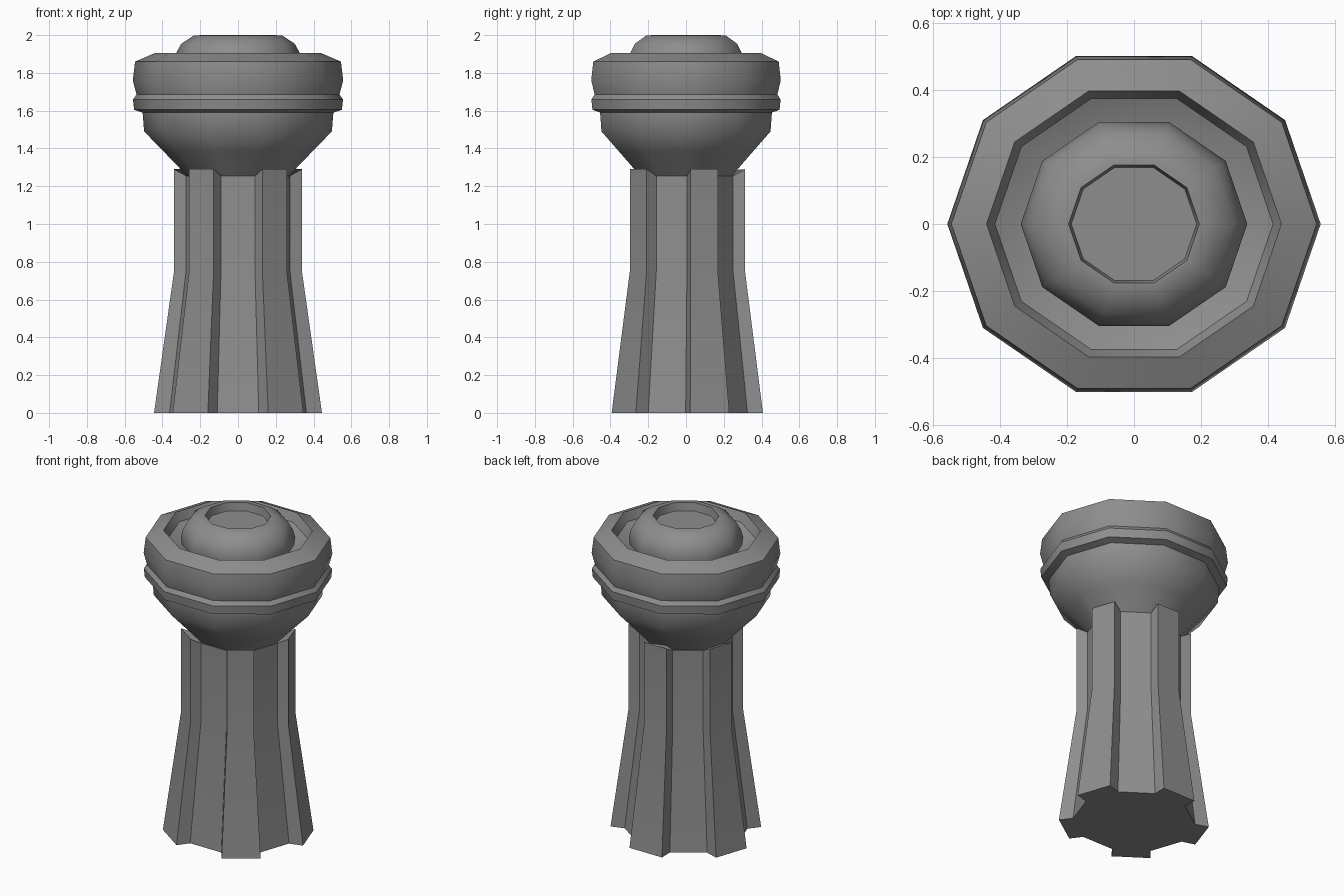
import bpy, bmesh, math
from mathutils import Matrix, Vector

if "Cube" in bpy.data.objects:
    bpy.data.objects.remove(bpy.data.objects["Cube"])

DEPTH = 0.947  # the whole piece is slightly shallower than wide

grey = bpy.data.materials.new("stone_grey")
grey.use_nodes = True
colour = (0.27, 0.27, 0.27, 1)
grey.diffuse_color = colour
grey.node_tree.nodes["Principled BSDF"].inputs["Base Color"].default_value = colour


def loft(name, rings, angle):
    """Skin a stack of closed point rings and cap both ends."""
    bm = bmesh.new()
    rows = [[bm.verts.new((p[0], p[1] * DEPTH, p[2])) for p in ring] for ring in rings]
    n = len(rows[0])
    for low, high in zip(rows, rows[1:]):
        for i in range(n):
            j = (i + 1) % n
            bm.faces.new((low[i], low[j], high[j], high[i]))
    bm.faces.new(rows[0][::-1])
    bm.faces.new(rows[-1])
    bmesh.ops.recalc_face_normals(bm, faces=bm.faces)
    mesh = bpy.data.meshes.new(name)
    bm.to_mesh(mesh)
    bm.free()
    mesh.materials.append(grey)
    obj = bpy.data.objects.new(name, mesh)
    bpy.context.collection.objects.link(obj)
    bpy.ops.object.select_all(action="DESELECT")
    obj.select_set(True)
    bpy.context.view_layer.objects.active = obj
    bpy.ops.object.shade_smooth_by_angle(angle=math.radians(angle))
    return obj


def decagon(radius, z):
    return [(radius * math.cos(i * math.tau / 10), radius * math.sin(i * math.tau / 10), z)
            for i in range(10)]


def ribbed_ring(rib, rib_half, groove, groove_half, rib_z, groove_z):
    """Five flat ribs alternating with five flat grooves."""
    points = []
    for i in range(10):
        r, half, z = (groove, groove_half, groove_z) if i % 2 else (rib, rib_half, rib_z)
        turn = Matrix.Rotation(math.radians(18 + 36 * i), 3, "Z")
        points += [turn @ Vector((r, side * half, z)) for side in (-1, 1)]
    return points


# Fluted column, flared toward the foot
loft("column", [
    ribbed_ring(0.43, 0.115, 0.345, 0.11, 0, 0),
    ribbed_ring(0.33, 0.08, 0.26, 0.09, 0.75, 0.75),
    ribbed_ring(0.33, 0.08, 0.26, 0.09, 1.29, 1.255),
], 30)

# Bowl, raised band, drum and sunken rim
bowl_profile = [
    (0.265, 1.25), (0.39, 1.38), (0.497, 1.49), (0.505, 1.59),
    (0.55, 1.605), (0.556, 1.66), (0.537, 1.685), (0.557, 1.76),
    (0.545, 1.86), (0.44, 1.905), (0.415, 1.85), (0.30, 1.80),
]
loft("bowl", [decagon(r, z) for r, z in bowl_profile], 40)

# Rounded cap with a shallow recess
cap_profile = [
    (0.325, 1.79), (0.338, 1.86), (0.325, 1.91), (0.30, 1.955),
    (0.235, 1.997), (0.195, 2.0), (0.187, 1.95),
]
loft("cap", [decagon(r, z) for r, z in cap_profile], 40)
